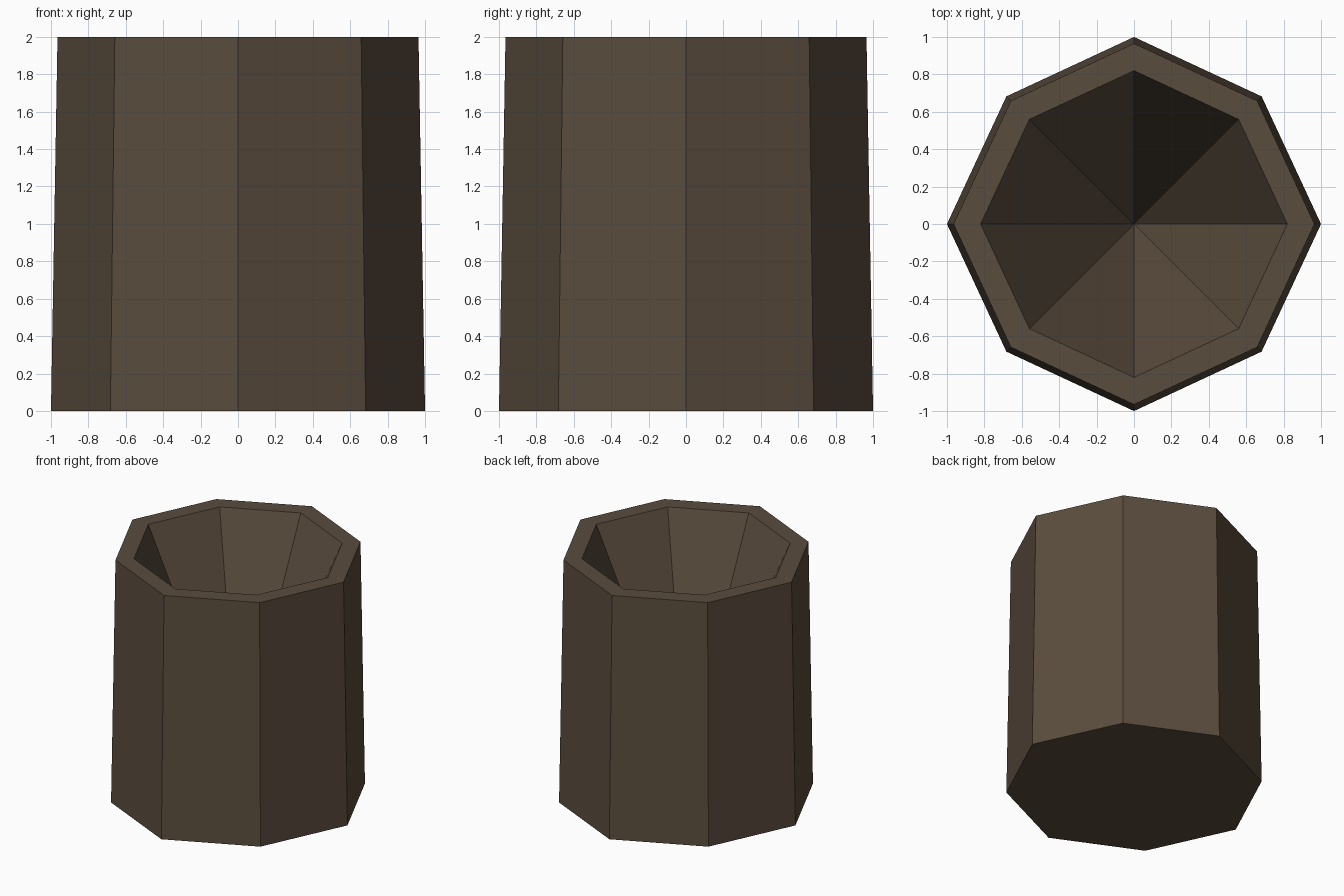
import bpy, bmesh, math

if "Cube" in bpy.data.objects:
    bpy.data.objects.remove(bpy.data.objects["Cube"])

# Single dark wood colour
wood = bpy.data.materials.new("dark brown wood")
wood.diffuse_color = (0.102, 0.072, 0.047, 1.0)
wood.use_nodes = True
wood.node_tree.nodes["Principled BSDF"].inputs["Base Color"].default_value = wood.diffuse_color

bm = bmesh.new()


def octagon(radius, z):
    """Ring of eight vertices, diagonal corners pulled in slightly."""
    ring = []
    for i in range(8):
        r = radius * (0.965 if i % 2 else 1.0)
        a = i * math.pi / 4
        ring.append(bm.verts.new((r * math.cos(a), r * math.sin(a), z)))
    return ring


# Base, tapered outer wall top, and inner rim
base = octagon(1.0, 0.0)
outer = octagon(0.965, 2.0)
inner = octagon(0.82, 2.0)
apex = bm.verts.new((0, 0, 0.25))

bm.faces.new(list(reversed(base)))
for i in range(8):
    j = (i + 1) % 8
    bm.faces.new((base[i], base[j], outer[j], outer[i]))    # outer wall
    bm.faces.new((outer[i], outer[j], inner[j], inner[i]))  # rim
    bm.faces.new((inner[i], inner[j], apex))                # conical hollow

bmesh.ops.recalc_face_normals(bm, faces=bm.faces)
mesh = bpy.data.meshes.new("hollow_stump")
bm.to_mesh(mesh)
bm.free()
mesh.materials.append(wood)
stump = bpy.data.objects.new("hollow_stump", mesh)
bpy.context.collection.objects.link(stump)
